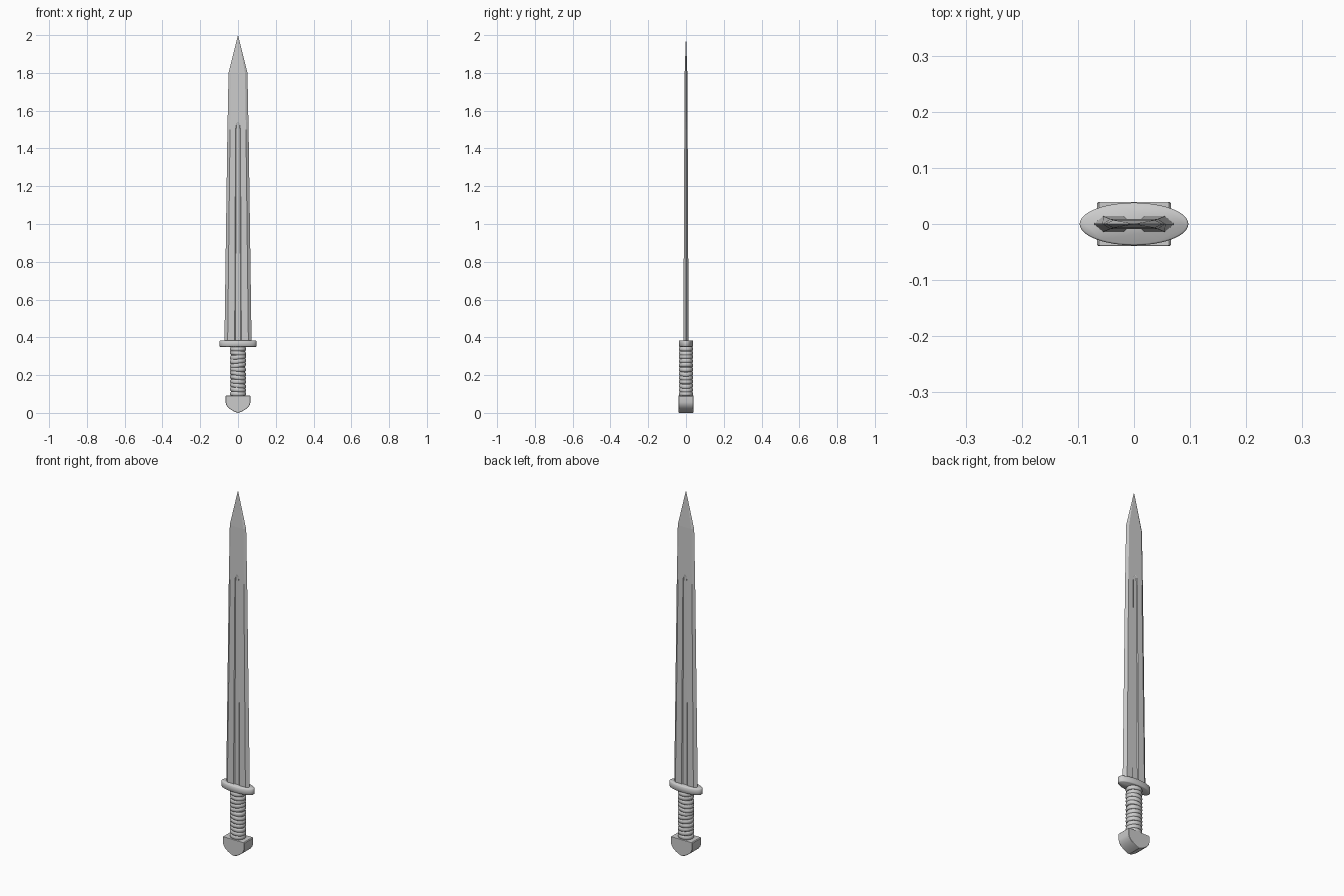
import bpy, bmesh, math, random
from mathutils import Vector

if "Cube" in bpy.data.objects:
    bpy.data.objects.remove(bpy.data.objects["Cube"])

random.seed(4)


def make(name, bm, smooth=None):
    bmesh.ops.remove_doubles(bm, verts=bm.verts, dist=0.00005)
    bmesh.ops.recalc_face_normals(bm, faces=bm.faces)
    me = bpy.data.meshes.new(name)
    bm.to_mesh(me)
    bm.free()
    ob = bpy.data.objects.new(name, me)
    bpy.context.collection.objects.link(ob)
    if smooth:
        bpy.ops.object.select_all(action='DESELECT')
        ob.select_set(True)
        bpy.context.view_layer.objects.active = ob
        bpy.ops.object.shade_smooth_by_angle(angle=math.radians(smooth))
    return ob


def loft(bm, rings, caps=True):
    loops = [[bm.verts.new(p) for p in r] for r in rings]
    n = len(loops[0])
    for a, b in zip(loops, loops[1:]):
        for i in range(n):
            j = (i + 1) % n
            bm.faces.new((a[i], a[j], b[j], b[i]))
    if caps:
        bm.faces.new(loops[0])
        bm.faces.new(loops[-1])


def ellipse(rx, ry, z, n=48):
    return [Vector((rx * math.cos(2 * math.pi * i / n),
                    ry * math.sin(2 * math.pi * i / n), z)) for i in range(n)]


# Blade: bevelled edges, tapering, with a fuller on both faces
def blade_ring(z, w, f, t, c, d):
    q = [(w, 0), (f, t), (c, t), (c * 0.75, d)]
    top = q + [(-x, y) for x, y in reversed(q)]
    return [(x, y, z) for x, y in top + [(x, -y) for x, y in reversed(top[1:-1])]]


stations = [  # z, half width, half flat, half thickness, half fuller, fuller depth
    (0.36, 0.072, 0.055, 0.0140, 0.018, 0.0090),
    (1.50, 0.056, 0.042, 0.0088, 0.013, 0.0062),
    (1.525, 0.0555, 0.0416, 0.0086, 0.010, 0.0064),
    (1.54, 0.055, 0.0412, 0.0085, 0.004, 0.0085),
    (1.80, 0.050, 0.037, 0.0070, 0.002, 0.0070),
    (2.00, 0.0003, 0.0002, 0.0002, 0.0001, 0.0002),
]
bm = bmesh.new()
loft(bm, [blade_ring(*s) for s in stations])
make("blade", bm)

# Guard: oval plate with softened rims
bm = bmesh.new()
loft(bm, [ellipse(0.094, 0.035, 0.350), ellipse(0.097, 0.038, 0.353),
          ellipse(0.097, 0.038, 0.381), ellipse(0.094, 0.035, 0.384)])
make("guard", bm, 50)

# Grip core
bm = bmesh.new()
loft(bm, [ellipse(0.036, 0.031, 0.08), ellipse(0.036, 0.031, 0.355)])
make("grip_core", bm, 40)

# Grip wrap: slightly tilted cord rings
bm = bmesh.new()
count, seg, tube = 12, 32, 10
for k in range(count):
    zc = 0.101 + k * (0.338 - 0.101) / (count - 1)
    tilt = random.uniform(-0.15, 0.15) if 0 < k < count - 1 else 0
    rings = []
    for i in range(seg + 1):
        a = 2 * math.pi * i / seg
        ring = []
        for j in range(tube):
            b = 2 * math.pi * j / tube
            r = 0.006 * math.cos(b)
            x = (0.0365 + r) * math.cos(a)
            y = (0.0315 + r) * math.sin(a)
            ring.append((x, y, zc + 0.0115 * math.sin(b) + x * tilt))
        rings.append(ring)
    loft(bm, rings, caps=False)
make("grip_wrap", bm, 60)

# Pommel: extruded shield-shaped profile
half = [(0.062, 0.092), (0.066, 0.088), (0.066, 0.056), (0.062, 0.042),
        (0.052, 0.028), (0.036, 0.016), (0.018, 0.006)]
outline = half + [(0, 0)] + [(-x, z) for x, z in reversed(half)]
bm = bmesh.new()
loft(bm, [[(x * s, y, 0.046 + (z - 0.046) * s if s < 1 else z) for x, z in outline]
          for y, s in ((-0.039, 0.97), (-0.037, 1), (0.037, 1), (0.039, 0.97))])
make("pommel", bm, 30)
